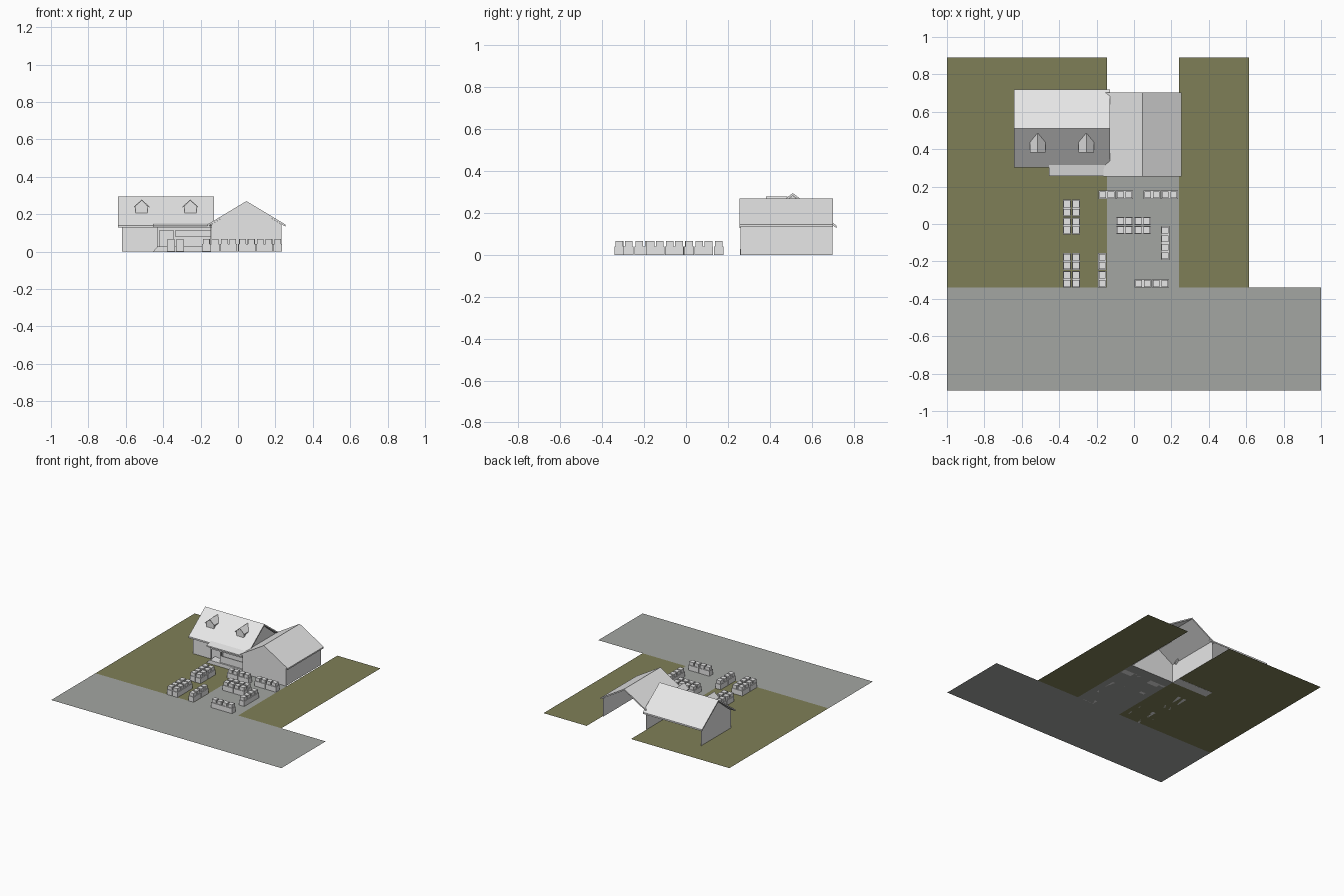
import bpy, bmesh
from mathutils import Vector

if "Cube" in bpy.data.objects:
    bpy.data.objects.remove(bpy.data.objects["Cube"])


def material(name, rgb):
    m = bpy.data.materials.new(name)
    m.diffuse_color = (*rgb, 1)
    m.use_nodes = True
    m.node_tree.nodes["Principled BSDF"].inputs["Base Color"].default_value = m.diffuse_color
    return m


PALE = material("pale grey", (0.8, 0.8, 0.8))
PAVING = material("paving grey", (0.37, 0.38, 0.365))
GRASS = material("olive grass", (0.212, 0.212, 0.095))


def finish(name, bm, mat):
    mesh = bpy.data.meshes.new(name)
    bm.to_mesh(mesh)
    bm.free()
    mesh.materials.append(mat)
    ob = bpy.data.objects.new(name, mesh)
    bpy.context.collection.objects.link(ob)
    return ob


def sheets(name, polys, mat):
    """Open surface made of flat polygons."""
    bm = bmesh.new()
    for poly in polys:
        bm.faces.new([bm.verts.new(p) for p in poly])
    return finish(name, bm, mat)


def prism(name, profile, axis, a, b, mat=PALE):
    """Extrude a (u, z) profile along x or y from a to b."""
    bm = bmesh.new()
    pts = [(a, u, z) if axis == "x" else (u, a, z) for u, z in profile]
    face = bm.faces.new([bm.verts.new(p) for p in pts])
    ext = bmesh.ops.extrude_face_region(bm, geom=[face])
    move = Vector((b - a, 0, 0) if axis == "x" else (0, b - a, 0))
    bmesh.ops.translate(bm, vec=move, verts=[v for v in ext["geom"] if isinstance(v, bmesh.types.BMVert)])
    bmesh.ops.recalc_face_normals(bm, faces=bm.faces)
    return finish(name, bm, mat)


def box(name, x0, x1, y0, y1, z0, z1, mat=PALE):
    return prism(name, [(x0, z0), (x1, z0), (x1, z1), (x0, z1)], "y", y0, y1, mat)


def chevron(c, half, ridge, eave, t):
    """Gable roof cross-section of vertical thickness t."""
    return [(c - half, eave), (c, ridge), (c + half, eave),
            (c + half, eave - t), (c, ridge - t), (c - half, eave - t)]


def flat(name, rects, mat):
    sheets(name, [[(x0, y0, 0), (x1, y0, 0), (x1, y1, 0), (x0, y1, 0)] for x0, x1, y0, y1 in rects], mat)


# Ground: street, driveway and two lawns
flat("street", [(-1, 1, -0.89, -0.34)], PAVING)
flat("driveway", [(-0.145, 0.24, -0.34, 0.26)], PAVING)
flat("lawns", [(-1, -0.145, -0.34, 0.89), (0.24, 0.615, -0.34, 0.89)], GRASS)

# House: front wall and two gable walls, open at the back
XL, XR, YF, YB, YM = -0.62, -0.145, 0.33, 0.70, 0.51


def under_house(y):
    return 0.283 - 0.79 * abs(y - YM)


polys = [[(XL, YF, 0), (XR, YF, 0), (XR, YF, under_house(YF)), (XL, YF, under_house(YF))]]
gable = [(YF, 0), (YF, under_house(YF)), (YM, 0.283), (YB, under_house(YB)), (YB, 0)]
polys.append([(XL, y, z) for y, z in gable])
polys.append([(XR, y, z) for y, z in reversed(gable)])
sheets("house_walls", polys, PALE)
prism("house_roof", chevron(YM, 0.208, 0.295, 0.14, 0.012), "x", -0.642, -0.127)

# Garage: front gable wall and side walls, open at the back
GL, GR, GY, GC = -0.143, 0.233, 0.26, 0.045
front = [(GL, 0), (GR, 0), (GR, 0.145), (GC, 0.26), (GL, 0.145)]
sheets("garage_walls", [
    [(x, GY, z) for x, z in front],
    [(GR, GY, 0), (GR, YB, 0), (GR, YB, 0.145), (GR, GY, 0.145)],
    [(GL, YB, 0), (GL, GY, 0), (GL, GY, 0.145), (GL, YB, 0.145)]], PALE)
prism("garage_roof", chevron(GC, 0.208, 0.27, 0.145, 0.011), "y", 0.255, 0.702)

# Dormers on the front roof slope
for i, c in enumerate((-0.515, -0.255)):
    body = [(c - 0.032, 0.2), (c + 0.032, 0.2), (c + 0.032, 0.243), (c, 0.272), (c - 0.032, 0.243)]
    prism(f"dormer_body_{i}", body, "y", 0.392, 0.48)
    prism(f"dormer_roof_{i}", chevron(c, 0.041, 0.278, 0.241, 0.006), "y", 0.383, 0.485)

# Porch: slab with a sloping end, roof, posts, beam, railing and door
prism("porch_floor", [(-0.455, -0.001), (-0.145, -0.001), (-0.145, 0.028), (-0.43, 0.028)], "y", 0.258, YF)
prism("porch_roof", [(0.256, 0.128), (0.256, 0.138), (0.34, 0.155), (0.34, 0.145)], "x", -0.455, -0.145)
for i, x in enumerate((-0.425, -0.34)):
    box(f"porch_post_{i}", x - 0.005, x + 0.005, 0.27, 0.28, 0.028, 0.13)
box("porch_beam", -0.43, -0.145, 0.268, 0.282, 0.114, 0.13)
box("porch_railing", -0.34, -0.145, 0.27, 0.278, 0.028, 0.08)
box("front_door", -0.41, -0.36, 0.324, YF, 0.028, 0.11)

# Tables carrying two boxes each: (x, y, runs along y)
tables = [(x, y, True) for x in (-0.358, -0.31) for y in (0.085, -0.01, -0.2, -0.295)]
tables += [(-0.17, y, True) for y in (-0.2, -0.295)]
tables += [(0.166, y, True) for y in (-0.056, -0.147)]
tables += [(x, 0.157, False) for x in (-0.145, -0.05, 0.096, 0.19)]
tables += [(x, y, False) for x in (-0.05, 0.045) for y in (0.016, -0.032)]
tables += [(x, -0.318, False) for x in (0.048, 0.142)]
for i, (x, y, along_y) in enumerate(tables):
    hx, hy = (0.0225, 0.045) if along_y else (0.045, 0.0225)
    box(f"table_{i}", x - hx, x + hx, y - hy, y + hy, 0, 0.04)
    for j, s in enumerate((-0.0225, 0.0225)):
        bx, by = (x, y + s) if along_y else (x + s, y)
        box(f"table_box_{i}_{j}", bx - 0.018, bx + 0.018, by - 0.018, by + 0.018, 0.04, 0.066)
